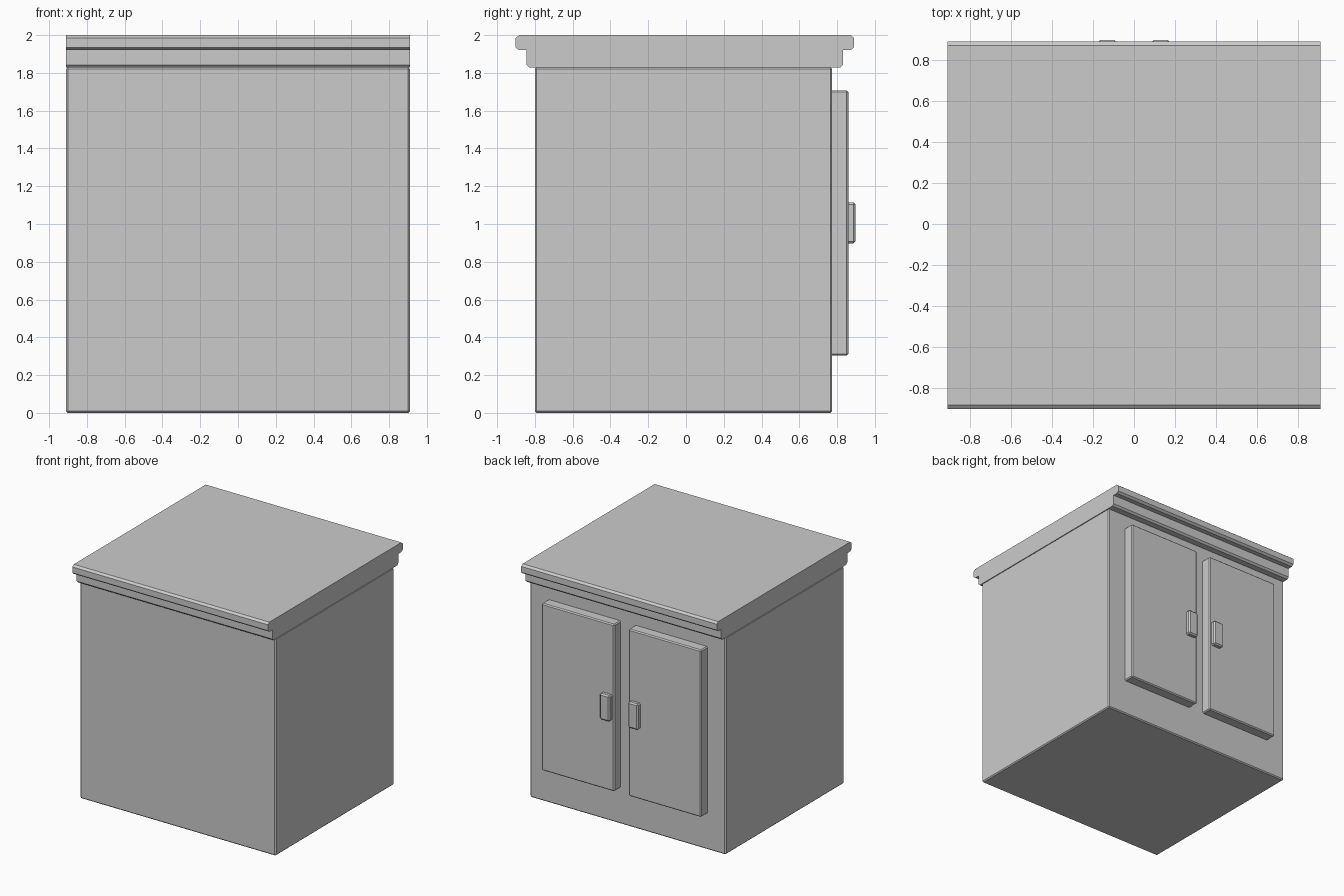
import bpy, bmesh

if "Cube" in bpy.data.objects:
    bpy.data.objects.remove(bpy.data.objects["Cube"])


def finish(name, bm):
    bmesh.ops.recalc_face_normals(bm, faces=bm.faces)
    mesh = bpy.data.meshes.new(name)
    bm.to_mesh(mesh)
    bm.free()
    obj = bpy.data.objects.new(name, mesh)
    bpy.context.collection.objects.link(obj)
    return obj


def box(name, lo, hi, bevel):
    """Chamfered box between two corners."""
    bm = bmesh.new()
    bmesh.ops.create_cube(bm, size=1)
    for v in bm.verts:
        v.co = [lo[i] + (v.co[i] + 0.5) * (hi[i] - lo[i]) for i in range(3)]
    bmesh.ops.bevel(bm, geom=bm.edges[:], offset=bevel, segments=1,
                    profile=0.5, affect='EDGES')
    return finish(name, bm)


# Cabinet body
box("cabinet_body", (-0.91, -0.80, 0), (0.91, 0.773, 1.83), 0.009)

# Stepped countertop: half profile (y, z) mirrored, then extruded along x
half = [(0.782, 1.828), (0.823, 1.828), (0.838, 1.843), (0.838, 1.92),
        (0.877, 1.92), (0.896, 1.935), (0.896, 1.985), (0.877, 2.0)]
centre = -0.006
profile = half + [(-y, z) for y, z in reversed(half)]
bm = bmesh.new()
face = bm.faces.new([bm.verts.new((-0.91, y + centre, z)) for y, z in profile])
ext = bmesh.ops.extrude_face_region(bm, geom=[face])
bmesh.ops.translate(bm, vec=(1.82, 0, 0),
                    verts=[g for g in ext["geom"] if isinstance(g, bmesh.types.BMVert)])
finish("countertop", bm)

# Two doors with handles on the back side
for side, s in (("left", 1), ("right", -1)):
    def panel(name, x0, x1, y0, y1, z0, z1, bevel):
        xs = sorted((s * x0, s * x1))
        box(f"{side}_{name}", (xs[0], y0, z0), (xs[1], y1, z1), bevel)

    panel("door", 0.066, 0.742, 0.74, 0.86, 0.303, 1.708, 0.009)
    panel("handle", 0.085, 0.178, 0.835, 0.897, 0.897, 1.115, 0.011)
